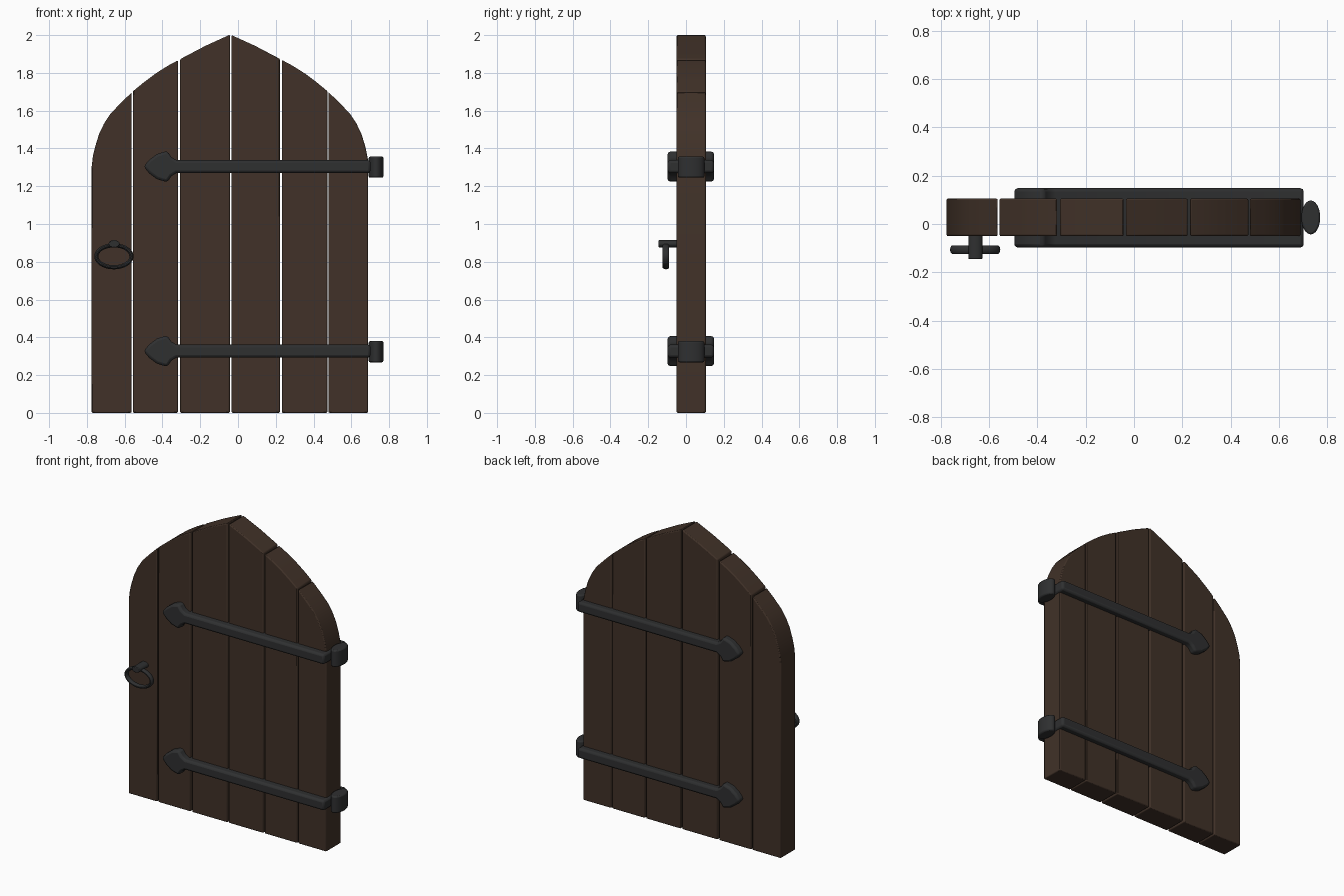
import bpy, bmesh, math
from mathutils import Matrix

if "Cube" in bpy.data.objects:
    bpy.data.objects.remove(bpy.data.objects["Cube"])


def material(name, rgb):
    m = bpy.data.materials.new(name)
    m.diffuse_color = (*rgb, 1)
    m.use_nodes = True
    m.node_tree.nodes["Principled BSDF"].inputs["Base Color"].default_value = m.diffuse_color
    return m


WOOD = material("dark_wood", (0.052, 0.031, 0.021))
IRON = material("black_iron", (0.028, 0.029, 0.030))


def finish(name, bm, mat, bevel=0.0, segments=2):
    bmesh.ops.recalc_face_normals(bm, faces=bm.faces)
    me = bpy.data.meshes.new(name)
    bm.to_mesh(me)
    bm.free()
    me.materials.append(mat)
    ob = bpy.data.objects.new(name, me)
    bpy.context.collection.objects.link(ob)
    if bevel:
        mod = ob.modifiers.new("soft_edges", 'BEVEL')
        mod.width = bevel
        mod.segments = segments
        mod.limit_method = 'ANGLE'
        mod.angle_limit = math.radians(35)
    bpy.ops.object.select_all(action='DESELECT')
    ob.select_set(True)
    bpy.context.view_layer.objects.active = ob
    bpy.ops.object.shade_smooth_by_angle(angle=math.radians(35))
    return ob


def slab(name, outline, y0, y1, mat, bevel, segments=2):
    """Extrude an x-z outline from y0 to y1."""
    bm = bmesh.new()
    face = bm.faces.new([bm.verts.new((x, y0, z)) for x, z in outline])
    ext = bmesh.ops.extrude_face_region(bm, geom=[face])
    vs = [v for v in ext["geom"] if isinstance(v, bmesh.types.BMVert)]
    bmesh.ops.translate(bm, vec=(0, y1 - y0, 0), verts=vs)
    return finish(name, bm, mat, bevel, segments)


# Pointed arch: distance from the centre line -> height
CX = -0.041
ARCH = [(0, 2.003), (0.13, 1.944), (0.265, 1.873), (0.33, 1.838), (0.395, 1.797),
        (0.455, 1.752), (0.515, 1.703), (0.575, 1.645), (0.633, 1.585),
        (0.668, 1.532), (0.695, 1.475), (0.715, 1.41), (0.727, 1.36), (0.734, 1.30)]


def arch(x):
    d = abs(x - CX)
    for (d0, z0), (d1, z1) in zip(ARCH, ARCH[1:]):
        if d <= d1:
            return z0 + (z1 - z0) * (d - d0) / (d1 - d0)
    return ARCH[-1][1]


# Planks with narrow gaps, cut to the arch
PLANKS = [(-0.775, -0.564), (-0.556, -0.318), (-0.306, -0.043),
          (-0.034, 0.222), (0.232, 0.473), (0.479, 0.688)]
for i, (a, b) in enumerate(PLANKS):
    inner = [CX + s * d for s in (-1, 1) for d, _ in ARCH]
    xs = sorted({a, b, *[x for x in inner if a + 0.004 < x < b - 0.004]})
    top = [(x, arch(x)) for x in reversed(xs)]
    slab(f"plank_{i + 1}", [(a, 0), (b, 0)] + top, -0.05, 0.105, WOOD, 0.006)

# Strap hinges: spear-headed bar through the door, plus a flattened knuckle
HEAD = [(-0.5, 0), (-0.47, 0.036), (-0.43, 0.066), (-0.375, 0.083),
        (-0.352, 0.05), (-0.325, 0.034), (0.702, 0.034)]
for label, z in (("lower", 0.327), ("upper", 1.304)):
    outline = [(x, z + h) for x, h in HEAD] + [(x, z - h) for x, h in reversed(HEAD[1:])]
    slab(f"{label}_strap", outline, -0.097, 0.148, IRON, 0.014)
    bm = bmesh.new()
    bmesh.ops.create_cone(bm, cap_ends=True, segments=32, radius1=1, radius2=1, depth=0.112,
                          matrix=Matrix.Translation((0.731, 0.027, z - 0.003))
                          @ Matrix.Diagonal((0.039, 0.07, 1, 1)))
    finish(f"{label}_hinge_knuckle", bm, IRON, 0.008)

# Ring handle: oval post and oval ring hanging from it
bm = bmesh.new()
bmesh.ops.create_cone(bm, cap_ends=True, segments=24, radius1=1, radius2=1, depth=0.105,
                      matrix=Matrix.Translation((-0.656, -0.0925, 0.895))
                      @ Matrix.Rotation(math.pi / 2, 4, 'X')
                      @ Matrix.Diagonal((0.029, 0.02, 1, 1)))
finish("handle_post", bm, IRON, 0.004)

bm = bmesh.new()
N, M = 40, 10
rings = []
for i in range(N):
    t = 2 * math.pi * i / N
    loop = []
    for j in range(M):
        p = 2 * math.pi * j / M
        c = 0.011 * math.cos(p)
        loop.append(bm.verts.new((-0.657 + (0.093 + c) * math.cos(t),
                                  -0.106 + 0.018 * math.sin(p),
                                  0.829 + (0.058 + c) * math.sin(t))))
    rings.append(loop)
for i in range(N):
    for j in range(M):
        a, b = rings[i], rings[(i + 1) % N]
        bm.faces.new((a[j], b[j], b[(j + 1) % M], a[(j + 1) % M]))
finish("handle_ring", bm, IRON)
